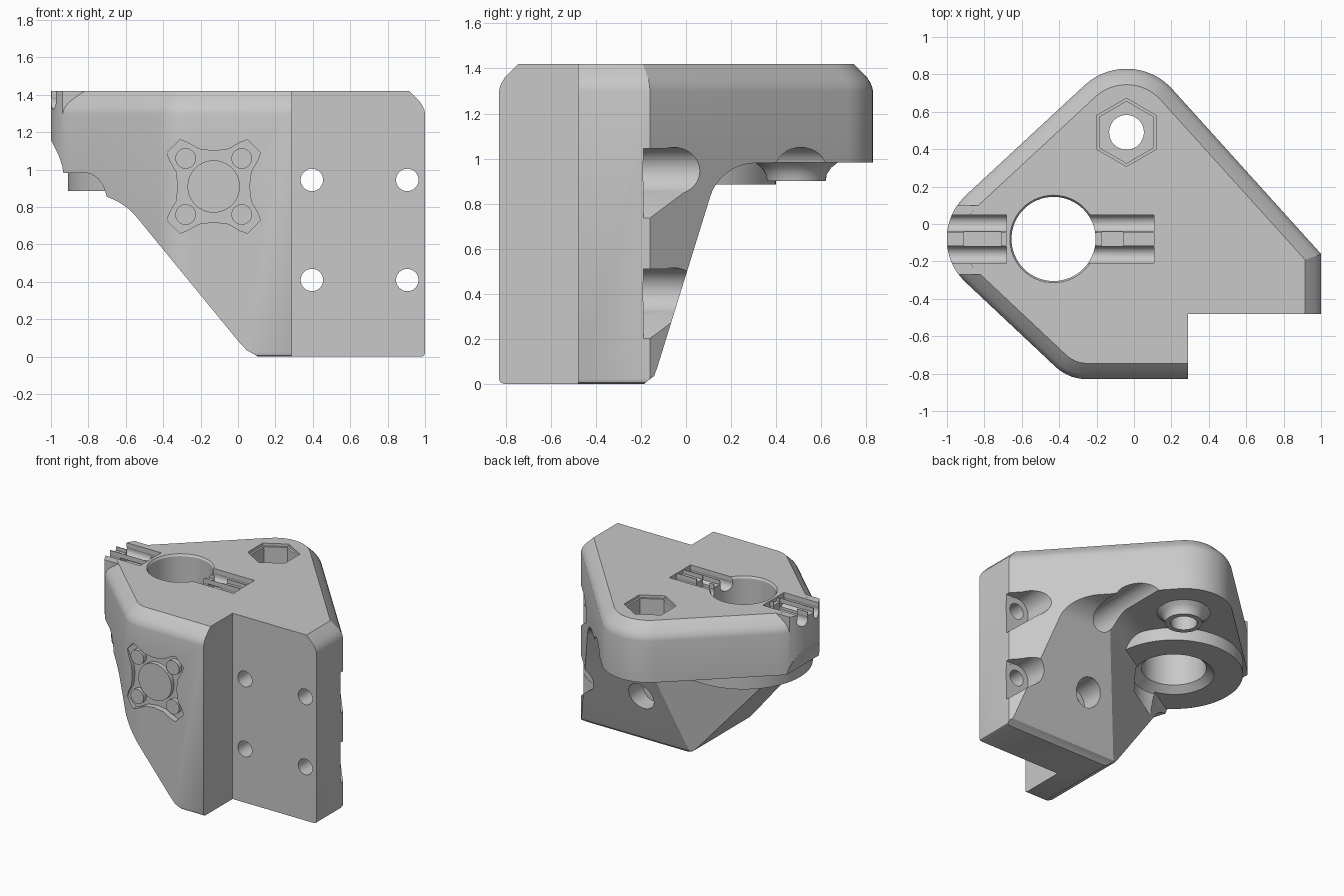
import bpy, bmesh, math
from mathutils import Matrix, Vector

if "Cube" in bpy.data.objects:
    bpy.data.objects.remove(bpy.data.objects["Cube"])

grey = bpy.data.materials.new("plain grey")
grey.use_nodes = True
GREY = (0.58, 0.58, 0.58, 1)
grey.diffuse_color = GREY
grey.node_tree.nodes["Principled BSDF"].inputs["Base Color"].default_value = GREY

BORE = (-0.43, -0.08)
NUT = (-0.04, 0.49)
NOSE = (-0.68, -0.08)
FRONT = -0.83
TOP = 1.42


def finish(name, bm):
    bm.normal_update()
    bmesh.ops.recalc_face_normals(bm, faces=bm.faces)
    mesh = bpy.data.meshes.new(name)
    bm.to_mesh(mesh)
    bm.free()
    mesh.materials.append(grey)
    ob = bpy.data.objects.new(name, mesh)
    bpy.context.collection.objects.link(ob)
    return ob


def loft(bm, loops):
    # Closed solid through matching loops of points
    rings = [[bm.verts.new(p) for p in loop] for loop in loops]
    n = len(rings[0])
    for a, b in zip(rings, rings[1:]):
        for i in range(n):
            j = (i + 1) % n
            bm.faces.new((a[i], a[j], b[j], b[i]))
    bm.faces.new(rings[0][::-1])
    bm.faces.new(rings[-1])


def prism(name, axis, pts, low, high):
    # Extrudes a flat outline along one axis
    def place(p, h):
        return {"x": (h, p[0], p[1]), "y": (p[0], h, p[1]), "z": (p[0], p[1], h)}[axis]
    bm = bmesh.new()
    loft(bm, [[place(p, h) for p in pts] for h in (low, high)])
    return finish(name, bm)


def arc(centre, r, start=0, end=360, n=40):
    steps = n if end - start == 360 else n - 1
    angles = [math.radians(start + (end - start) * i / steps) for i in range(n)]
    return [(centre[0] + r * math.cos(a), centre[1] + r * math.sin(a)) for a in angles]


def rect(x0, x1, y0, y1):
    return [(x0, y0), (x1, y0), (x1, y1), (x0, y1)]


def lathe(name, centre, profile, n=64):
    # Stacked rings of (radius, height)
    bm = bmesh.new()
    loft(bm, [[(x, y, z) for x, y in arc(centre, r, n=n)] for r, z in profile])
    return finish(name, bm)


def combine(target, other, operation="DIFFERENCE"):
    mod = target.modifiers.new("combine", "BOOLEAN")
    mod.operation, mod.solver, mod.object = operation, "EXACT", other
    bpy.context.view_layer.objects.active = target
    bpy.ops.object.modifier_apply(modifier=mod.name)
    bpy.data.objects.remove(other)


def relief(name, point, heading, slope, ceiling, fillet):
    # Sloped clearance block with a rounded inner corner; heading points away from the body
    bm = bmesh.new()
    profile = [(-0.09, -0.05), (-0.03, 0.005), (slope * 0.03, 0.035), (slope * 0.08, 0.08),
               (slope * ceiling, ceiling), (4, ceiling), (4, -0.05)]
    loft(bm, [[(d, y, z) for d, z in profile] for y in (-4, 4)])
    corner = [e for e in bm.edges
              if all(abs(v.co.x - slope * ceiling) < 1e-4 and abs(v.co.z - ceiling) < 1e-4 for v in e.verts)]
    bmesh.ops.bevel(bm, geom=corner, offset=fillet, offset_type="OFFSET", segments=10,
                    profile=0.5, affect="EDGES")
    bm.transform(Matrix.Translation(Vector((*point, 0))) @ Matrix.Rotation(heading, 4, "Z"))
    return finish(name, bm)


def outline(inset):
    pts = [(1 - inset, FRONT + inset), (1 - inset, -0.16 - 0.37 * inset)]
    pts += arc((-0.04, 0.5), 0.33 - inset, 41, 132, 16)
    pts += arc(NOSE, 0.32 - inset, 132, 224, 16)
    pts += arc((-0.25, -0.58), 0.25 - inset, 224, 270, 10)
    return pts


# Main body: rounded plan outline with a softened chamfer round the top
bm = bmesh.new()
rings = [(0.02, 0), (0.006, 0.006), (0, 0.02), (0, 1.3), (0.004, 1.32), (0.013, 1.34), (0.027, 1.362), (0.085, TOP)]
loft(bm, [[(x, y, z) for x, y in outline(inset)] for inset, z in rings])
body = finish("mounting_bracket", bm)

# Front step and sloped clearances beside and behind the lower wall
combine(body, prism("step_cutter", "z", rect(0.29, 1.5, -1.5, -0.48), -1, 2))
combine(body, relief("side_relief", (0.07, 0.013), math.pi, 0.82, 0.877, 0.16))
combine(body, relief("pocket_relief", (0.06, -0.15), math.atan2(0.856, -0.517), 0.113, 0.983, 0.14))
combine(body, relief("rear_relief", (0, -0.15), math.pi / 2, 0.31, 0.98, 0.15))

# Bosses under the slab and the unchamfered nose
combine(body, lathe("bore_boss", BORE, [(0.48, 0.885), (0.48, 1.25)]), "UNION")
nose = prism("nose", "z", arc(NOSE, 0.321, 90, 270, 40), 1.0, TOP - 0.0005)
combine(nose, prism("nose_limits", "z", rect(-1.2, -0.5, -0.27, 0.1), 0.5, 2), "INTERSECT")
combine(body, nose, "UNION")
cove = [(0.13, 0.9), (0.135, 0.93), (0.155, 0.96), (0.19, 0.987), (0.19, 1.05)]
combine(body, lathe("nut_boss", NUT, cove), "UNION")
scoop = [(-1.3, 0.5), (-0.93, 0.5), (-0.93, 0.96), (-0.94, 1.02), (-0.96, 1.08), (-1.01, 1.18), (-1.3, 1.18)]
combine(body, prism("nose_scoop", "y", scoop, -0.6, 0.4))

# Main bore and nut pocket
combine(body, lathe("bore_cutter", BORE, [(0.29, 0.7), (0.29, 0.875), (0.225, 0.93), (0.225, 1.405),
                                          (0.24, 1.43), (0.24, 1.6)]))
combine(body, lathe("bolt_cutter", NUT, [(0.093, 0.5), (0.093, 2)], 32))
combine(body, prism("nut_cutter", "z", arc(NUT, 0.165, 30, 390, 6), 1.24, 2))
combine(body, prism("nut_lip_cutter", "z", arc(NUT, 0.182, 30, 390, 6), 1.40, 2))

# Wall screw holes with open recesses behind
for z in (0.41, 0.945):
    for x in (0.395, 0.905):
        combine(body, prism("screw_cutter", "y", arc((x, z), 0.06, n=32), -1, 1))
        combine(body, prism("head_cutter", "y", arc((x, z), 0.105, n=32), -0.19, 1))
    flare = [(0.82, z - 0.06), (1.05, z - 0.25), (1.05, z + 0.1), (0.9, z + 0.1)]
    combine(body, prism("flare_cutter", "y", flare, -0.188, 1))

# Twin cable channels on top, either side of the bore, with a tie pit between
for x0, x1, p0, p1 in ((-1.2, -0.68, -0.91, -0.71), (-0.3, 0.11, -0.17, -0.06)):
    for y in (0.003, -0.165):
        combine(body, prism("channel_cutter", "x", arc((y, 1.37), 0.047, n=20), x0, x1))
        combine(body, prism("opening_cutter", "x", rect(y - 0.044, y + 0.044, 1.373, 1.6), x0 - 0.01, x1 - 0.002))
    combine(body, prism("tie_cutter", "z", rect(p0, p1, -0.12, -0.04), 1.335, 2))
    combine(body, prism("web_cutter", "z", rect(x0 - 0.02, x1 - 0.004, -0.115, -0.045), 1.39, 2))

# Sunken front badge with raised round pads
quarter = [(0.19, 0), (0.2, 0.08), (0.235, 0.14), (0.25, 0.18), (0.18, 0.25), (0.14, 0.235), (0.08, 0.2)]
badge = []
for k in range(4):
    c, s = round(math.cos(k * math.pi / 2)), round(math.sin(k * math.pi / 2))
    badge += [(-0.13 + c * x - s * z, 0.91 + s * x + c * z) for x, z in quarter]
combine(body, prism("badge_cutter", "y", badge, -1, FRONT + 0.045))
pads = [(0, 0, 0.14)] + [(sx * 0.15, sz * 0.15, 0.055) for sx in (-1, 1) for sz in (-1, 1)]
for dx, dz, r in pads:
    pad = prism("badge_pad", "y", arc((-0.13 + dx, 0.91 + dz), r), FRONT + 0.012, FRONT + 0.07)
    combine(body, pad, "UNION")

bpy.ops.object.select_all(action="DESELECT")
body.select_set(True)
bpy.context.view_layer.objects.active = body
bpy.ops.object.shade_smooth_by_angle(angle=math.radians(25))
